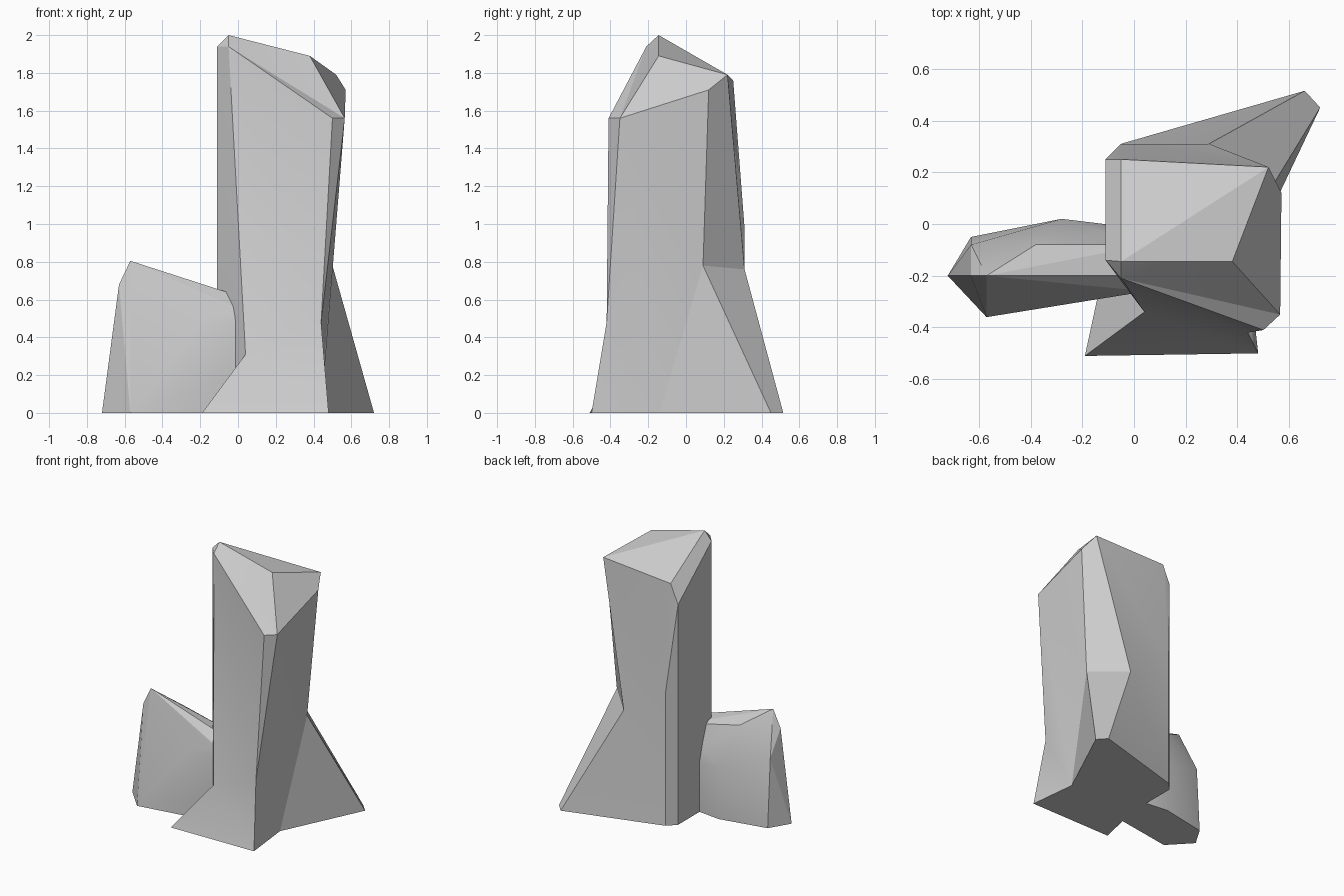
import bpy, bmesh, math

if "Cube" in bpy.data.objects:
    bpy.data.objects.remove(bpy.data.objects["Cube"])

def finish(bm, name):
    bmesh.ops.recalc_face_normals(bm, faces=bm.faces[:])
    me = bpy.data.meshes.new(name)
    bm.to_mesh(me)
    bm.free()
    ob = bpy.data.objects.new(name, me)
    bpy.context.collection.objects.link(ob)
    return ob

# Pillar: corner edges listed top to bottom, going round from front left
columns = [
    [(-.05, -.21, 1.94), (.04, -.34, .31), (-.19, -.51, 0)],
    [(.50, -.41, 1.56), (.44, -.42, .48), (.48, -.50, 0)],
    [(.565, -.35, 1.56), (.44, -.14, 0)],
    [(.57, .12, 1.71), (.50, .09, .78), (.72, .45, 0)],
    [(.52, .22, 1.79), (.29, .31, .76), (.66, .515, 0)],
    [(-.05, .25, 1.76), (-.05, .31, .98), (-.05, .31, 0)],
    [(-.11, .25, 1.62), (-.11, .25, 0)],
    [(-.11, -.14, 1.94), (-.11, -.14, 0)],
]
bm = bmesh.new()
cols = [[bm.verts.new(p) for p in c] for c in columns]
for k, a in enumerate(cols):
    b = cols[(k + 1) % len(cols)]
    if len(a) == len(b):
        for i in range(len(a) - 1):
            bm.faces.new((a[i], a[i + 1], b[i + 1], b[i]))
    else:
        # Two-point edge against three-point edge: three triangles
        s, l = (a, b) if len(a) < len(b) else (b, a)
        bm.faces.new((s[0], l[0], l[1]))
        bm.faces.new((s[0], l[1], s[1]))
        bm.faces.new((s[1], l[1], l[2]))

# Sloping crown and base
F, G, H, J, C, D, L, E = [c[0] for c in cols]
peak = bm.verts.new((-.05, -.145, 2.0))
ridge = bm.verts.new((.38, -.145, 1.89))
for f in ((peak, E, F), (F, G, H), (F, H, ridge), (F, ridge, peak), (ridge, H, J, C),
          (peak, ridge, C), (peak, C, D), (peak, D, L, E)):
    bm.faces.new(f)
bm.faces.new([c[-1] for c in cols])
pillar = finish(bm, "rock_pillar")

# Small side rock: convex block running into the pillar
side = [
    (-.72, -.20, 0), (-.57, -.36, 0), (-.63, -.05, 0), (-.43, -.015, 0), (-.28, .02, 0),
    (-.63, -.20, .68), (-.57, -.20, .805), (-.63, -.08, .50), (-.38, -.08, .68),
    (-.28, .02, .375), (-.18, -.27, .50), (-.06, -.20, .64),
    (.05, -.26, .53), (.05, -.26, 0), (.05, -.08, .58), (.05, -.02, .36), (.05, -.02, 0),
]
bm = bmesh.new()
for p in side:
    bm.verts.new(p)
bmesh.ops.convex_hull(bm, input=bm.verts[:])
bmesh.ops.dissolve_limit(bm, angle_limit=math.radians(1), verts=bm.verts[:], edges=bm.edges[:])
rock = finish(bm, "side_rock")

# Fuse both rocks into one surface
mod = pillar.modifiers.new("fuse", 'BOOLEAN')
mod.operation = 'UNION'
mod.solver = 'EXACT'
mod.object = rock
bpy.context.view_layer.objects.active = pillar
pillar.select_set(True)
bpy.ops.object.modifier_apply(modifier="fuse")
bpy.data.objects.remove(rock)
bpy.ops.object.shade_smooth_by_angle(angle=math.radians(20))
